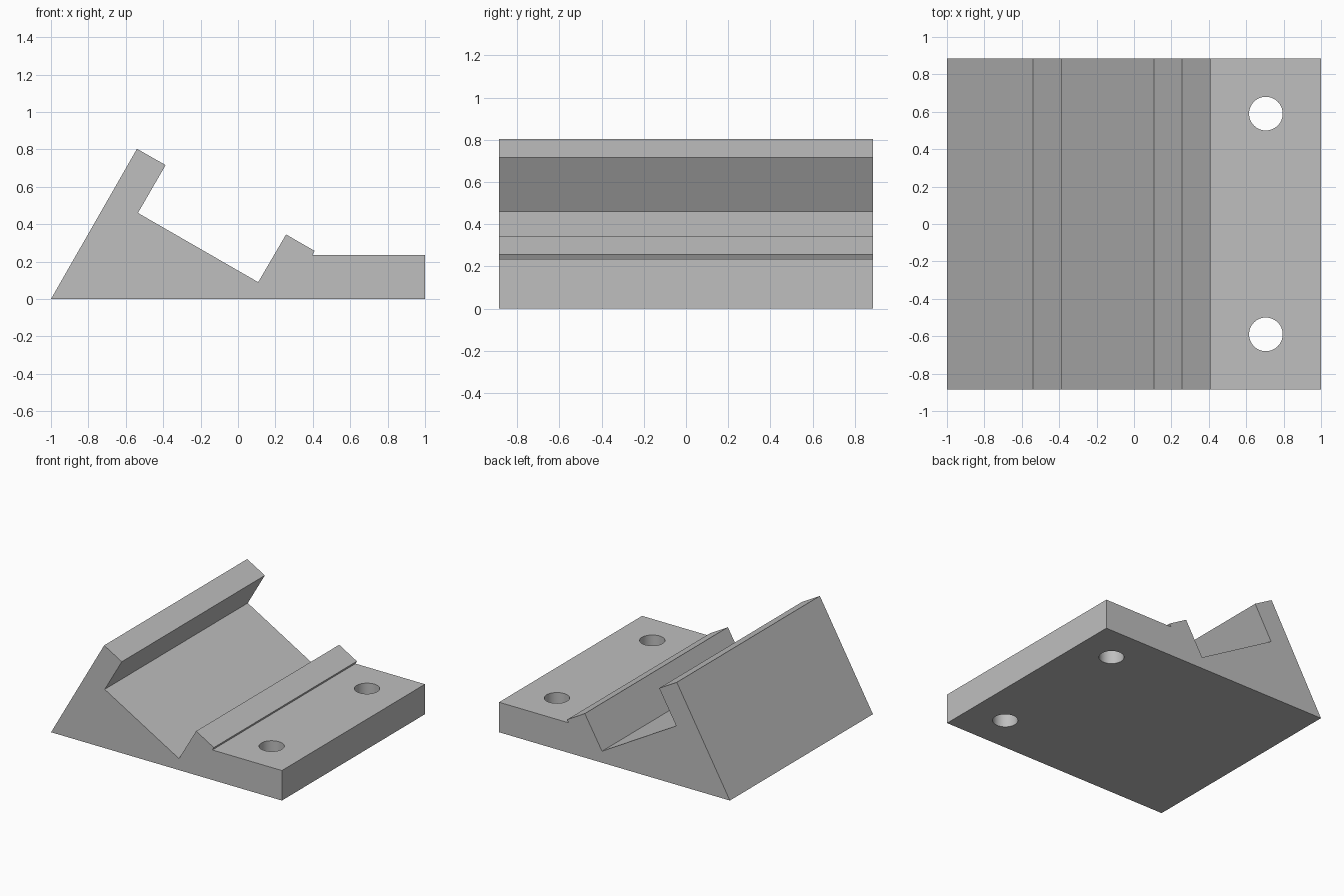
import bpy
import bmesh
from math import radians

cube = bpy.data.objects.get("Cube")
if cube:
    bpy.data.objects.remove(cube, do_unlink=True)

HALF_DEPTH = 0.885
HOLE_X, HOLE_Y, HOLE_RADIUS = 0.705, 0.59, 0.09

# Plain grey material
grey = bpy.data.materials.new("plain grey")
grey.use_nodes = True
colour = (0.52, 0.52, 0.52, 1)
grey.diffuse_color = colour
grey.node_tree.nodes["Principled BSDF"].inputs["Base Color"].default_value = colour


def add_object(name, bm):
    bmesh.ops.recalc_face_normals(bm, faces=bm.faces)
    mesh = bpy.data.meshes.new(name)
    bm.to_mesh(mesh)
    bm.free()
    mesh.materials.append(grey)
    obj = bpy.data.objects.new(name, mesh)
    bpy.context.collection.objects.link(obj)
    return obj


# Bracket body: side profile with tilted cradle, lip and flat mounting flange
profile = [(-1, 0), (1, 0), (1, 0.235), (0.398, 0.235), (0.41, 0.257),
           (0.257, 0.345), (0.108, 0.09), (-0.535, 0.46),
           (-0.387, 0.716), (-0.54, 0.803)]
bm = bmesh.new()
side = bm.faces.new([bm.verts.new((x, -HALF_DEPTH, z)) for x, z in profile])
swept = bmesh.ops.extrude_face_region(bm, geom=[side])["geom"]
bmesh.ops.translate(bm, vec=(0, 2 * HALF_DEPTH, 0),
                    verts=[v for v in swept if isinstance(v, bmesh.types.BMVert)])
if not side.is_valid or len(bm.faces) < len(profile) + 2:
    bm.faces.new([v for v in bm.verts if v.co.y < 0])
body = add_object("cradle_bracket", bm)

# Pair of screw holes through the flange
bpy.context.view_layer.objects.active = body
body.select_set(True)
for label, sign in (("front", -1), ("back", 1)):
    bm = bmesh.new()
    bmesh.ops.create_cone(bm, cap_ends=True, segments=48, radius1=HOLE_RADIUS,
                          radius2=HOLE_RADIUS, depth=1)
    bmesh.ops.translate(bm, vec=(HOLE_X, sign * HOLE_Y, 0), verts=bm.verts)
    cutter = add_object(label + "_hole_cutter", bm)
    cutter.hide_render = True
    cut = body.modifiers.new(label + "_hole", "BOOLEAN")
    cut.operation = "DIFFERENCE"
    cut.solver = "EXACT"
    cut.object = cutter
    bpy.ops.object.modifier_apply(modifier=cut.name)
    bpy.data.objects.remove(cutter, do_unlink=True)

bpy.ops.object.shade_smooth_by_angle(angle=radians(20))
